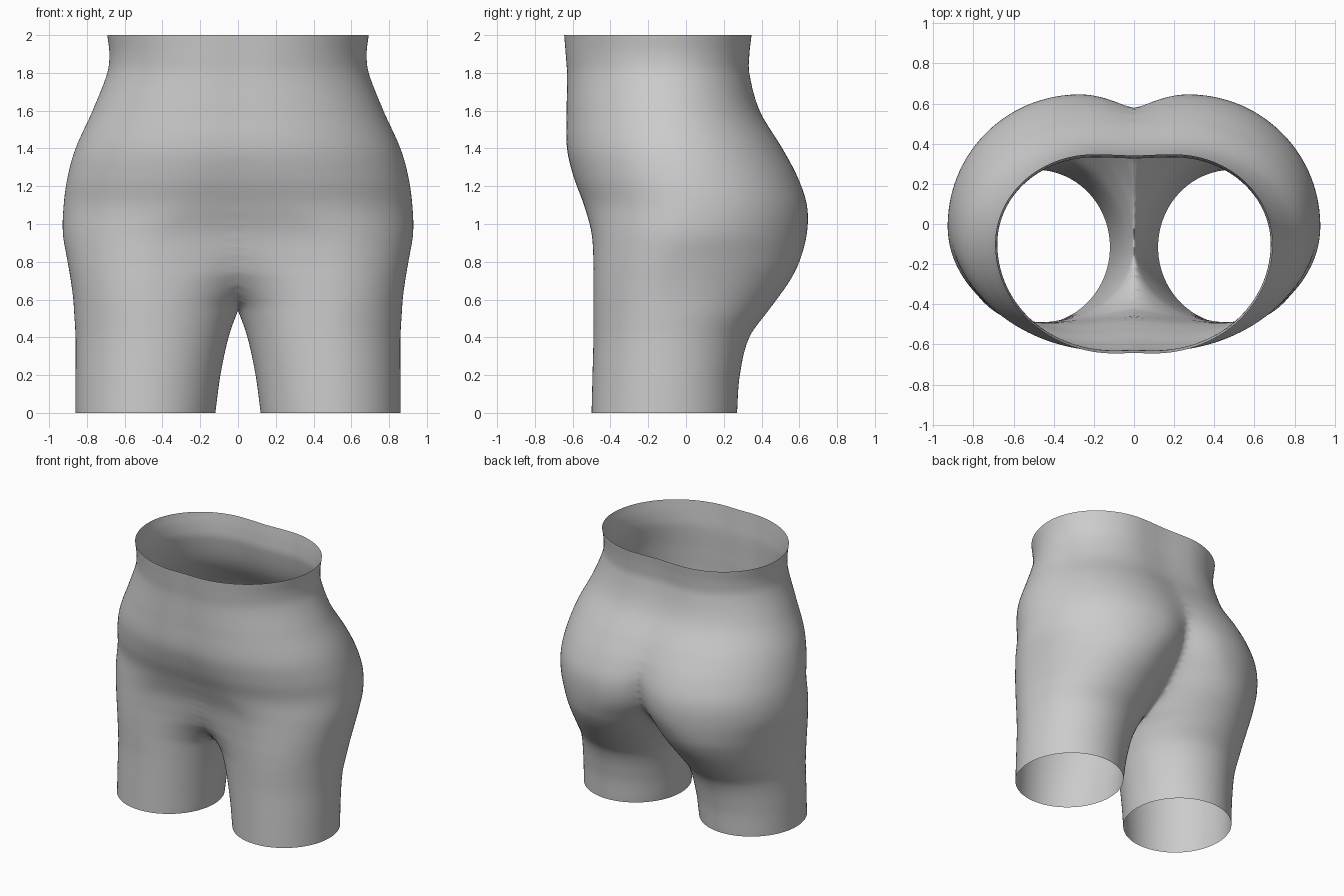
import bpy, bmesh, math

if "Cube" in bpy.data.objects:
    bpy.data.objects.remove(bpy.data.objects["Cube"])

# Section table for one side of the body:
# z, outer x, widest y, front peak (x, y, inner x), back peak (x, y, inner x)
ROWS = [
    (0.00, .86, -.115, .49, -.500, .120, .49, .270, .120),
    (0.20, .86, -.110, .48, -.495, .093, .48, .285, .093),
    (0.40, .86, -.105, .47, -.490, .050, .46, .335, .050),
    (0.54, .868, -.10, .47, -.490, .000, .43, .435, .000),
    (0.60, .872, -.10, .47, -.490, -.04, .42, .480, -.034),
    (0.70, .885, -.09, .46, -.490, -.15, .39, .550, -.075),
    (0.80, .902, -.07, .44, -.490, -.33, .36, .600, -.12),
    (0.95, .927, -.02, .38, -.500, -.65, .29, .640, -.19),
    (1.10, .923, .00, .25, -.540, -.80, .26, .640, -.27),
    (1.25, .902, -.03, .18, -.595, -.80, .24, .590, -.42),
    (1.40, .860, -.06, .14, -.630, -.80, .22, .510, -.60),
    (1.60, .770, -.09, .12, -.632, -.80, .20, .390, -.80),
    (1.80, .692, -.10, .10, -.630, -.80, .20, .335, -.80),
    (1.90, .681, -.10, .10, -.637, -.80, .20, .336, -.80),
    (2.00, .692, -.10, .10, -.645, -.80, .20, .347, -.80),
]


def section(z):
    """Smoothly interpolate the section table at height z."""
    n = len(ROWS)
    i = next((k for k in range(n - 1) if z <= ROWS[k + 1][0]), n - 2)
    a, b = ROWS[i], ROWS[i + 1]
    p, q = ROWS[max(i - 1, 0)], ROWS[min(i + 2, n - 1)]
    h = b[0] - a[0]
    t = (z - a[0]) / h
    out = []
    for k in range(1, 9):
        ma = (b[k] - p[k]) / (b[0] - p[0]) * h
        mb = (q[k] - a[k]) / (q[0] - a[0]) * h
        out.append((2*t**3 - 3*t*t + 1) * a[k] + (t**3 - 2*t*t + t) * ma
                   + (3*t*t - 2*t**3) * b[k] + (t**3 - t*t) * mb)
    return out


def ring_point(sec, z, ang):
    """Four elliptical quarters; the centre line is rounded above the crotch."""
    xo, cy, fx, fy, fi, bx, by, bi = sec
    c, s = math.cos(ang), math.sin(ang)
    px, py, pi = (fx, fy, fi) if s < 0 else (bx, by, bi)
    x = px + c * ((xo - px) if c > 0 else (px - pi))
    y = cy + abs(s) * (py - cy)
    lift = min(max((z - .54) / .2, 0), 1)
    w = lift * (.09 if s < 0 else .03 + .05 * min(max((z - 1.1) / .3, 0), 1))
    if c < 0 and w > 0:
        fade = -c
        w *= min(1, fade * 3)
        x = math.sqrt(x * x - w * w) if x > w else x - w
    return x, y, z


# Loft one side as a tube, trim it at the centre plane
COLS, LEVELS = 128, 100
bm = bmesh.new()
rings = []
for j in range(LEVELS + 1):
    z = 2 * j / LEVELS
    sec = section(z)
    rings.append([bm.verts.new(ring_point(sec, z, 2 * math.pi * (i + .5) / COLS))
                  for i in range(COLS)])
for lo, hi in zip(rings, rings[1:]):
    for i in range(COLS):
        k = (i + 1) % COLS
        bm.faces.new((lo[i], lo[k], hi[k], hi[i]))
bmesh.ops.bisect_plane(bm, geom=bm.verts[:] + bm.edges[:] + bm.faces[:], dist=1e-5,
                       plane_co=(0, 0, 0), plane_no=(1, 0, 0), clear_inner=True)
for f in bm.faces:
    f.smooth = True
mesh = bpy.data.meshes.new("hip_form")
bm.to_mesh(mesh)
bm.free()

# Mirror into the full hip form with open waist and legs
form = bpy.data.objects.new("hip_form", mesh)
bpy.context.collection.objects.link(form)
mirror = form.modifiers.new("mirror", 'MIRROR')
mirror.use_clip = True
mirror.merge_threshold = .0005
